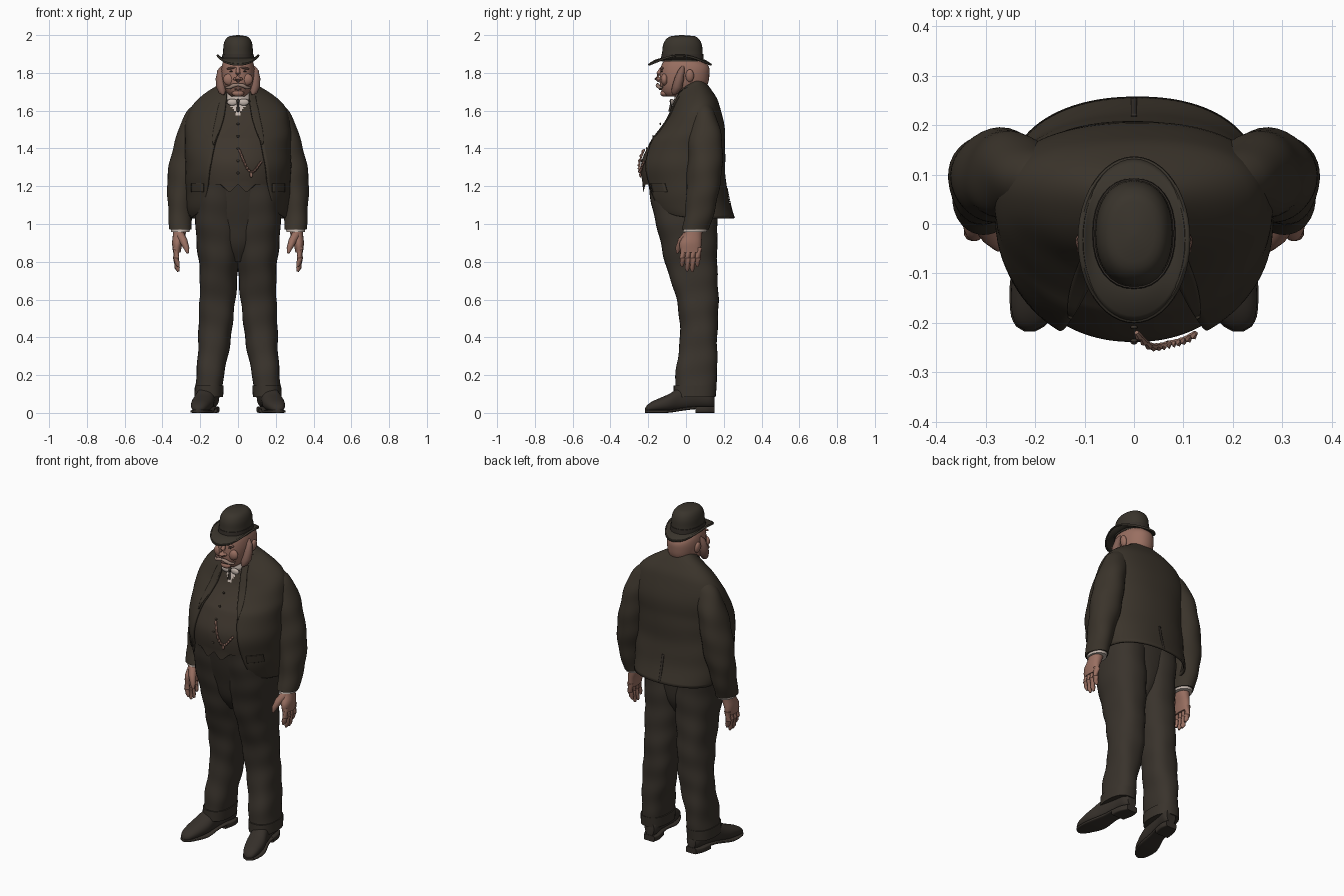
import bpy, bmesh, math
from mathutils import Vector, Matrix

if "Cube" in bpy.data.objects:
    bpy.data.objects.remove(bpy.data.objects["Cube"])

COLOURS = {
    "jacket_cloth": (.043, .034, .024), "waistcoat_cloth": (.047, .036, .026),
    "trouser_cloth": (.041, .033, .025), "shoe_leather": (.036, .029, .023),
    "hat_felt": (.041, .034, .025), "skin": (.32, .16, .12),
    "whiskers": (.22, .115, .09), "moustache_hair": (.31, .21, .17),
    "white_linen": (.54, .46, .41), "copper": (.31, .17, .13)}
MATS = {}
for label, rgb in COLOURS.items():
    mat = bpy.data.materials.new(label)
    mat.use_nodes = True
    mat.diffuse_color = (*rgb, 1)
    shader = mat.node_tree.nodes["Principled BSDF"]
    shader.inputs["Base Color"].default_value = (*rgb, 1)
    shader.inputs["Roughness"].default_value = .8
    MATS[label] = mat


def finish(name, colour, bm, mirror=False, thick=0):
    bmesh.ops.recalc_face_normals(bm, faces=bm.faces)
    mesh = bpy.data.meshes.new(name)
    bm.to_mesh(mesh)
    bm.free()
    obj = bpy.data.objects.new(name, mesh)
    bpy.context.collection.objects.link(obj)
    mesh.materials.append(MATS[colour])
    if thick:
        solid = obj.modifiers.new("thickness", "SOLIDIFY")
        solid.thickness, solid.offset = thick, 0
    if mirror:
        obj.modifiers.new("both_sides", "MIRROR").use_mirror_merge = False
    bpy.ops.object.select_all(action="DESELECT")
    obj.select_set(True)
    bpy.context.view_layer.objects.active = obj
    bpy.ops.object.shade_smooth_by_angle(angle=math.radians(45))
    return obj


def grid(name, colour, rows, wrap=True, caps=True, **options):
    bm = bmesh.new()
    rows = [[bm.verts.new(p) for p in row] for row in rows]
    count = len(rows[0])
    for low, high in zip(rows, rows[1:]):
        for i in range(count if wrap else count - 1):
            j = (i + 1) % count
            bm.faces.new((low[i], low[j], high[j], high[i]))
    if wrap and caps:
        bm.faces.new(rows[0])
        bm.faces.new(rows[-1])
    return finish(name, colour, bm, **options)


def ring_at(rings, t):
    """Smoothly interpolate ring values: (t, centre, half width, near, far, ...)."""
    i = max(k for k in range(len(rings) - 1) if k == 0 or rings[k][0] <= t)
    a, b = rings[i], rings[i + 1]
    before, after = rings[max(i - 1, 0)], rings[min(i + 2, len(rings) - 1)]
    span = b[0] - a[0]
    s = (t - a[0]) / span
    out = []
    for k in range(1, len(a)):
        m0 = (b[k] - before[k]) / (b[0] - before[0]) * span
        m1 = (after[k] - a[k]) / (after[0] - a[0]) * span
        out.append(a[k] + s * (m0 + s * (3 * (b[k] - a[k]) - 2 * m0 - m1
                   + s * (2 * (a[k] - b[k]) + m0 + m1))))
    return out


def loft(name, colour, rings, span=None, grow=0, steps=24, sides=32, power=2.2, skew=0,
         axis="Z", tilt=lambda t: 0, fold=0, low=None, high=None, **options):
    low = rings[0][0] if low is None else low
    high = rings[-1][0] if high is None else high
    rows = []
    for k in range(steps + 1):
        t = low + (high - low) * k / steps
        ring = ring_at(rings, t)
        cu, hu, near, far = ring[:4]
        start, end = span(t, ring) if span else (0, math.tau)
        row = []
        for i in range(sides):
            a = start + (end - start) * i / (sides if not span else sides - 1)
            s, c = math.sin(a), math.cos(a)
            g = grow + fold * math.sin(a + 29 * t) * math.sin(13 * t - 2 * a)
            u = cu + (hu * (1 - skew * c) + g) * math.copysign(abs(s) ** (2 / power), s)
            v = -((far - near) / 2 + g) * math.copysign(abs(c) ** (2 / power), c)
            w = t + tilt(t) * v
            v += (near + far) / 2
            row.append((u, v, w) if axis == "Z" else (u, w, v))
        rows.append(row)
    return grid(name, colour, rows, wrap=not span, **options)


def tube(name, colour, points, radii, sides=10, **options):
    points = [Vector(p) for p in points]
    rows = []
    for i, p in enumerate(points):
        way = points[min(i + 1, len(points) - 1)] - points[max(i - 1, 0)]
        turn = way.to_track_quat("Z", "Y")
        rows.append([p + turn @ Vector((math.cos(a), math.sin(a), 0)) * radii[i]
                     for a in (math.tau * k / sides for k in range(sides))])
    return grid(name, colour, rows, **options)


def ball(name, colour, place, size, lean=0, **options):
    bm = bmesh.new()
    matrix = (Matrix.Translation(place) @ Matrix.Rotation(lean, 4, "Y")
              @ Matrix.Diagonal((*size, 1)))
    bmesh.ops.create_uvsphere(bm, u_segments=16, v_segments=10, radius=1, matrix=matrix)
    return finish(name, colour, bm, **options)


# Torso rings, last value is the half width of the jacket opening
TORSO = [(1.03, 0, .25, -.16, .25, .225), (1.08, 0, .26, -.2, .235, .18),
         (1.2, 0, .268, -.235, .21, .155), (1.32, 0, .272, -.245, .2, .14),
         (1.42, 0, .272, -.205, .2, .12), (1.5, 0, .272, -.16, .197, .1),
         (1.6, 0, .245, -.1, .168, .075), (1.66, 0, .185, -.075, .128, .065),
         (1.72, 0, .092, -.05, .09, .055), (1.74, 0, .072, -.045, .085, .05)]
SKEW = .12
lean_collar = lambda t: max(0, min(1, (t - 1.45) / .25)) * .55


def angle_for(x, ring):
    return math.asin(min(1, x / ring[1] / (1 - SKEW)) ** 1.1)


def front_y(x, z):
    ring = ring_at(TORSO, z)
    half = (ring[3] - ring[2]) / 2
    return ring[2] + half - half * math.cos(angle_for(x, ring)) ** .91


def opening(t, ring):
    a = angle_for(ring[4], ring)
    return a, math.tau - a


def patch(name, low, high, inner, outer):
    def span(t, ring):
        f = (t - low) / (high - low)
        return angle_for(inner(f, ring), ring), angle_for(outer(f, ring), ring)
    return loft(name, "jacket_cloth", TORSO, span, grow=.008, steps=12, sides=6, skew=SKEW,
                tilt=lean_collar, low=low, high=high, thick=.005, mirror=True)


# Waistcoat with pointed hem and shirt front in the neck opening
vest = loft("waistcoat", "waistcoat_cloth", TORSO, grow=-.008, steps=48, sides=128,
            skew=SKEW, tilt=lean_collar, low=1.21)
vest.data.materials.append(MATS["white_linen"])
for v in vest.data.vertices:
    if v.co.z < 1.212 and v.co.y < 0:
        v.co.z -= max(0, .045 - abs(abs(v.co.x) - .045))
for face in vest.data.polygons:
    c = face.center
    face.material_index = int(c.y < 0 and c.z > 1.575 and abs(c.x) < (c.z - 1.565) * .6)
for i in range(5):
    z = 1.27 + .065 * i
    ball("waistcoat_button", "waistcoat_cloth", (0, front_y(0, z) + .006, z), (.007, .004, .007))

# Jacket, lapels, pockets and back vent
loft("jacket", "jacket_cloth", TORSO, opening, steps=44, sides=72, skew=SKEW,
     tilt=lean_collar, fold=.003, thick=.012)
patch("lapels", 1.42, 1.73, lambda f, r: r[4],
      lambda f, r: r[4] + .006 + .055 * min(1, f * 1.4) * (1.25 - f))
patch("hip_pocket_flaps", 1.17, 1.215, lambda f, r: .17, lambda f, r: .22)
loft("back_vent", "shoe_leather", TORSO, lambda t, r: (math.pi - .015, math.pi + .015),
     grow=.007, steps=8, sides=3, low=1.032, high=1.19, thick=.004)

# Sleeves, shirt cuffs
SLEEVE = [(.97, .305, .058, -.022, .12), (1.1, .305, .068, 0, .16),
          (1.25, .288, .084, .005, .188), (1.37, .268, .084, .01, .192),
          (1.47, .246, .08, .015, .187), (1.55, .223, .074, .03, .168),
          (1.61, .195, .062, .04, .145), (1.645, .17, .04, .055, .12)]
loft("sleeves", "jacket_cloth", SLEEVE, steps=36, fold=.004, power=2, mirror=True)
loft("shirt_cuffs", "white_linen", SLEEVE, grow=-.008, low=.957, high=1.0, steps=2,
     power=2, mirror=True)

# Hands
PALM = [(.85, .324, .02, -.03, .078), (.9, .321, .028, -.034, .082),
        (.94, .312, .033, -.012, .085), (.99, .306, .036, .005, .09)]
loft("palms", "skin", PALM, steps=10, sides=20, mirror=True)
for i, tip in enumerate((.775, .75, .748, .775)):
    y = -.014 + .027 * i
    tube("fingers", "skin", [(.324, y, .875), (.328, y - .004, .82),
         (.322, y - .006, tip + .02), (.316, y - .007, tip)],
         (.019, .0165, .014, .006), mirror=True)
tube("thumbs", "skin", [(.308, .01, .945), (.288, -.024, .91), (.272, -.042, .87),
     (.266, -.046, .845)], (.024, .021, .015, .006), mirror=True)

# Trousers with turned up hems
LEG = [(.085, .155, .071, -.06, .152), (.2, .148, .073, -.058, .162),
       (.4, .123, .087, -.03, .167), (.6, .109, .095, -.052, .17),
       (.78, .103, .103, -.105, .167), (.92, .105, .115, -.14, .165),
       (1.05, .107, .12, -.172, .165), (1.22, .105, .12, -.2, .165)]
loft("trouser_legs", "trouser_cloth", LEG, steps=56, fold=.004, power=2.4, mirror=True)
loft("trouser_hems", "trouser_cloth", LEG, grow=.005, low=.085, high=.145, steps=4,
     power=2.4, mirror=True)
PELVIS = [(.8, 0, .05, -.06, .1), (.88, 0, .11, -.115, .14), (1.0, 0, .19, -.15, .155),
          (1.1, 0, .215, -.178, .165), (1.24, 0, .225, -.205, .18)]
loft("trouser_seat", "trouser_cloth", PELVIS, steps=16)

# Shoes with soles and heels
SHOE = [(-.216, .211, .008, .01, .026), (-.207, .21, .026, .006, .04), (-.18, .205, .042, .005, .06),
        (-.14, .197, .052, .006, .078), (-.09, .186, .057, .008, .1), (-.03, .172, .05, .014, .135),
        (.06, .155, .045, .025, .15), (.13, .143, .044, .025, .14), (.15, .14, .03, .03, .12)]
SOLE = [(-.218, .211, .01, 0, .016), (-.208, .21, .028, 0, .016), (-.18, .205, .045, 0, .016),
        (-.1, .188, .06, 0, .016), (0, .166, .045, .014, .03), (.06, .155, .046, .02, .035),
        (.15, .14, .034, .02, .035)]
HEEL = [(.05, .157, .046, 0, .035), (.11, .147, .048, 0, .035), (.152, .14, .035, 0, .035)]
loft("shoes", "shoe_leather", SHOE, axis="Y", steps=36, mirror=True)
loft("shoe_soles", "shoe_leather", SOLE, axis="Y", steps=36, power=4, mirror=True)
loft("shoe_heels", "shoe_leather", HEEL, axis="Y", power=6, steps=8, mirror=True)

# Neck, collar, bow tie
loft("neck", "skin", [(1.64, 0, .062, -.04, .09), (1.8, 0, .068, -.05, .118)], steps=4)
loft("shirt_collar", "white_linen", [(1.68, 0, .076, -.062, .078), (1.75, 0, .069, -.055, .082)],
     tilt=lambda t: .6, steps=4, caps=False, thick=.005)
ball("tie_knot", "shoe_leather", (0, -.077, 1.65), (.009, .01, .012))
ball("bow_wings", "white_linen", (.03, -.073, 1.645), (.028, .01, .018), mirror=True)
tube("tie_tail", "shoe_leather", [(0, -.077, 1.65), (0, front_y(0, 1.64) - .003, 1.595)], (.005, .008))

# Head and face
HEAD = [(1.675, 0, .035, -.105, .02), (1.695, 0, .06, -.125, .075), (1.735, 0, .08, -.138, .112),
        (1.79, 0, .089, -.138, .124), (1.835, 0, .086, -.132, .12), (1.868, 0, .076, -.115, .085)]
loft("head", "skin", HEAD, steps=20)
tube("nose", "skin", [(0, -.13, 1.825), (0, -.145, 1.795), (0, -.153, 1.77), (0, -.14, 1.755)],
     (.009, .013, .017, .008))
ball("nostrils", "skin", (.013, -.143, 1.768), (.011, .012, .009), mirror=True)
ball("cheeks", "skin", (.045, -.114, 1.765), (.034, .019, .032), mirror=True)
ball("chin", "skin", (0, -.116, 1.692), (.032, .02, .018))
ball("lower_lip", "whiskers", (0, -.135, 1.714), (.02, .008, .006))
ball("eyes", "shoe_leather", (.035, -.127, 1.808), (.011, .006, .004), mirror=True)
ball("eyebrows", "whiskers", (.036, -.128, 1.825), (.026, .01, .006), .15, mirror=True)
tube("moustache", "moustache_hair", [(0, -.15, 1.738), (.025, -.15, 1.733), (.045, -.14, 1.722),
     (.062, -.128, 1.722), (.068, -.124, 1.732)], (.008, .011, .009, .006, .002), mirror=True)
ball("ears", "skin", (.092, .02, 1.785), (.014, .022, .034), .15, mirror=True)
tube("side_whiskers", "whiskers", [(.084, -.015, 1.835), (.092, -.025, 1.81), (.094, -.035, 1.77),
     (.09, -.045, 1.73), (.083, -.06, 1.7), (.076, -.07, 1.685)],
     (.006, .018, .025, .027, .02, .005), sides=16, mirror=True)

# Bowler hat: crown, band, curled brim
CROWN = [(1.86, 0, .083, -.13, .09), (1.91, 0, .079, -.126, .088), (1.955, 0, .075, -.119, .082),
         (1.985, 0, .06, -.098, .063), (1.997, 0, .035, -.068, .035), (2.0, 0, .006, -.03, -.018)]
loft("hat_crown", "hat_felt", CROWN, steps=28)
loft("hat_band", "shoe_leather", CROWN, grow=.003, low=1.87, high=1.9, steps=3)
brim = []
for k in range(7):
    f = k / 6
    brim.append([((.07 + .038 * f) * math.sin(a), -.032 + (.09 + .073 * f) * math.cos(a),
                  1.874 + f * f * (.018 * math.sin(a) ** 4 - .03 * math.cos(a) ** 2))
                 for a in (math.tau * i / 48 for i in range(48))])
grid("hat_brim", "hat_felt", brim, caps=False, thick=.01)
tube("brim_edge", "hat_felt", brim[-1] + brim[-1][:1], [.006] * 49, sides=8)

# Watch chain draped over the belly
chain = []
for i in range(25):
    f = i / 24
    x, z = .005 + .12 * f, 1.395 - .065 * f - .085 * math.sin(math.pi * f) ** 1.2
    chain.append((x, front_y(x, z) - .002 - .004 * (i % 2), z))
tube("watch_chain", "copper", chain, [.005 + .003 * (i % 2) for i in range(25)], sides=6)
ball("watch_fob", "copper", (.07, front_y(.07, 1.26) - .004, 1.26), (.008, .006, .014))
